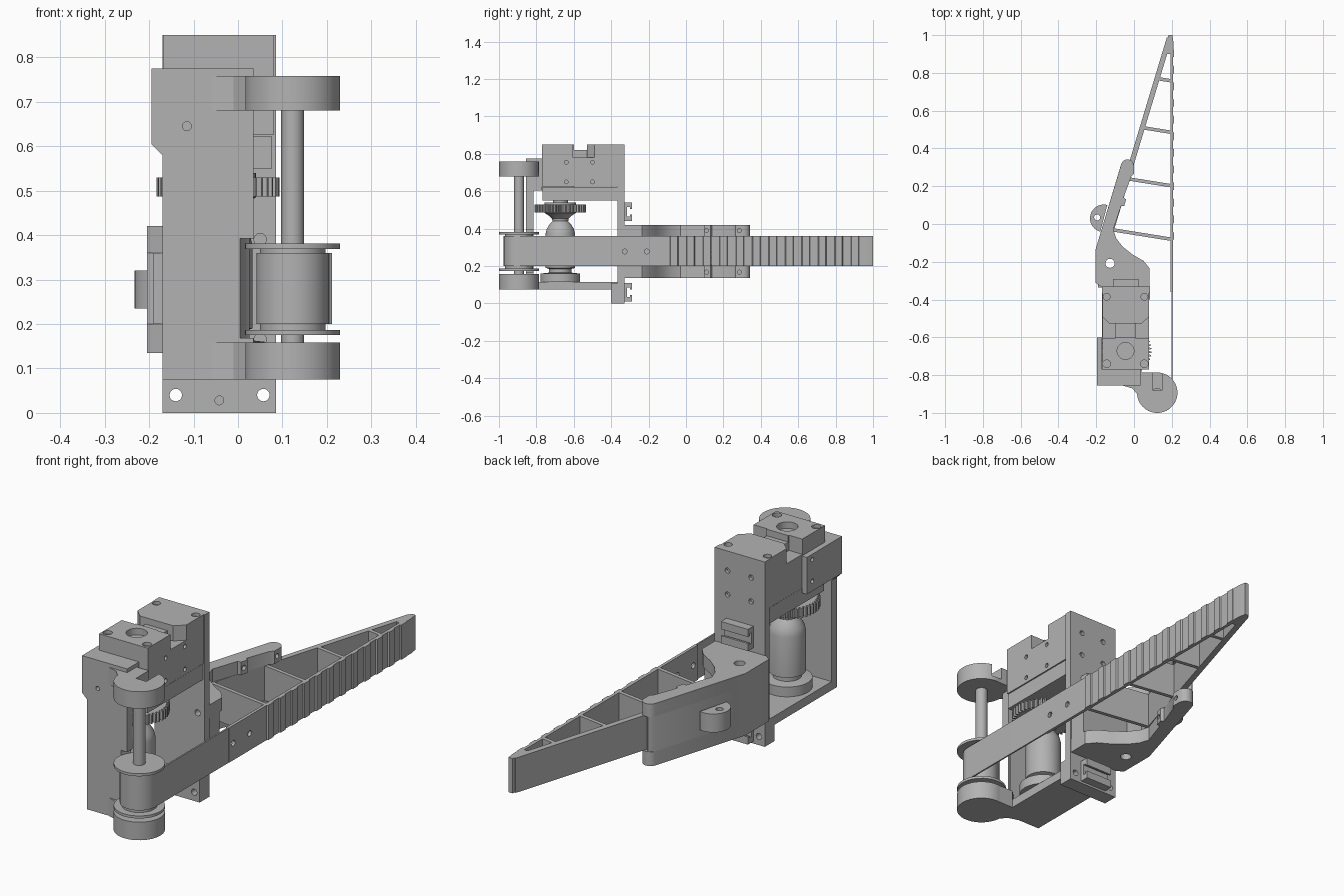
import bpy, bmesh
from math import sin, cos, pi, radians
from mathutils import Vector, Matrix

if "Cube" in bpy.data.objects:
    bpy.data.objects.remove(bpy.data.objects["Cube"])

grey = bpy.data.materials.new("plain_grey")
grey.use_nodes = True
grey.diffuse_color = (0.45, 0.45, 0.45, 1)
grey.node_tree.nodes["Principled BSDF"].inputs["Base Color"].default_value = (0.45, 0.45, 0.45, 1)


def finish(name, bm):
    bmesh.ops.recalc_face_normals(bm, faces=bm.faces)
    me = bpy.data.meshes.new(name)
    bm.to_mesh(me)
    bm.free()
    me.materials.append(grey)
    ob = bpy.data.objects.new(name, me)
    bpy.context.scene.collection.objects.link(ob)
    smooth(me)
    return ob


def smooth(me):
    for p in me.polygons:
        p.use_smooth = True
    me.set_sharp_from_angle(angle=radians(30))


def prism(name, pts, lo, hi, axis="z"):
    """Extrude an outline: (x, y) along z, (x, z) along y or (y, z) along x."""
    place = {"z": lambda a, b: (a, b, lo), "y": lambda a, b: (a, lo, b), "x": lambda a, b: (lo, a, b)}[axis]
    step = {"z": (0, 0, hi - lo), "y": (0, hi - lo, 0), "x": (hi - lo, 0, 0)}[axis]
    bm = bmesh.new()
    face = bm.faces.new([bm.verts.new(place(a, b)) for a, b in pts])
    ext = bmesh.ops.extrude_face_region(bm, geom=[face])
    bmesh.ops.translate(bm, vec=step, verts=[v for v in ext["geom"] if isinstance(v, bmesh.types.BMVert)])
    return finish(name, bm)


def box(name, x0, x1, y0, y1, z0, z1):
    return prism(name, [(x0, y0), (x1, y0), (x1, y1), (x0, y1)], z0, z1)


def arc(cx, cy, r, a0, a1, n):
    return [(cx + r * cos(radians(a0 + (a1 - a0) * i / n)),
             cy + r * sin(radians(a0 + (a1 - a0) * i / n))) for i in range(n + 1)]


def disc(name, a, b, r, lo, hi, axis="z", n=32):
    return prism(name, arc(a, b, r, 0, 360, n)[:-1], lo, hi, axis)


def strip(name, path, width, lo, hi):
    """Upright band of constant width along a path."""
    p = [Vector(q) for q in path]
    left, right = [], []
    for i, q in enumerate(p):
        d = (p[min(i + 1, len(p) - 1)] - p[max(i - 1, 0)]).normalized()
        n = Vector((-d.y, d.x)) * width / 2
        left.append(q + n)
        right.append(q - n)
    return prism(name, left + right[::-1], lo, hi)


def lathe(name, x, y, profile):
    bm = bmesh.new()
    vs = [bm.verts.new((r, 0, z)) for r, z in profile]
    es = [bm.edges.new(e) for e in zip(vs, vs[1:])]
    bmesh.ops.spin(bm, geom=vs + es, axis=(0, 0, 1), cent=(0, 0, 0), angle=2 * pi, steps=40)
    bmesh.ops.remove_doubles(bm, verts=bm.verts, dist=0.0001)
    bmesh.ops.transform(bm, matrix=Matrix.Translation((x, y, 0)), verts=bm.verts)
    return finish(name, bm)


def cut(ob, *cutters):
    """Subtract cutters, keep the result and drop the cutters."""
    for c in cutters:
        c.hide_render = True
        m = ob.modifiers.new("cut", "BOOLEAN")
        m.operation, m.solver, m.object = "DIFFERENCE", "EXACT", c
    bpy.context.view_layer.update()
    me = bpy.data.meshes.new_from_object(ob.evaluated_get(bpy.context.evaluated_depsgraph_get()))
    ob.modifiers.clear()
    ob.data = me
    smooth(me)
    for c in cutters:
        bpy.data.objects.remove(c)


def hole(a, b, r, lo, hi, axis="z"):
    return disc("cutter", a, b, r, lo, hi, axis, 20)


SX, SY = 0.123, -0.893      # spool axis
MX, MY = -0.045, -0.672     # motor axis

# Frame: back plate, foot, floor, front wall and servo bracket
plate = box("back_plate", -0.17, 0.085, -0.365, -0.33, 0, 0.85)
back_holes = [hole(x, z, 0.012, -0.345, -0.3, "y") for x in (-0.1, 0.02) for z in (0.65, 0.76)]
side_holes = [hole(0.05, z, 0.014, -0.4, -0.3, "y") for z in (0.165, 0.39)]
cut(plate, *back_holes, *side_holes, *[hole(x, 0.04, 0.014, -0.4, -0.3, "y") for x in (-0.14, 0.057)])
foot = box("foot_block", -0.17, 0.085, -0.40, -0.365, 0, 0.11)
cut(foot, *[hole(x, z, r, -0.45, -0.3, "y") for x, z, r in
            ((-0.14, 0.04, 0.014), (0.057, 0.04, 0.014), (-0.042, 0.028, 0.01))])
box("floor_plate", -0.17, 0.035, -0.82, -0.365, 0.075, 0.115)
spool_room = disc("cutter", SX, SY, 0.125, 0.168, 0.392)
wall = prism("front_wall", [(-0.17, 0.075), (0.035, 0.075), (0.035, 0.775), (-0.195, 0.775),
                            (-0.195, 0.605), (-0.17, 0.58)], -0.855, -0.815, "y")
cut(wall, spool_room, hole(-0.115, 0.645, 0.01, -0.9, -0.8, "y"))
box("bracket_block", -0.195, 0.035, -0.815, -0.77, 0.605, 0.775)
bracket = box("bracket_side", -0.195, -0.17, -0.77, -0.6, 0.605, 0.775)
cut(bracket, *[hole(-0.64, z, 0.01, -0.25, -0.1, "x") for z in (0.65, 0.75)])

# Spool bearings with webs to the wall
web = [(-0.06, -0.855), (-0.01, -0.87), (0.03, -0.915), (SX, SY), (0.11, -0.787), (0.035, -0.787), (0.0, -0.82)]
for label, lo, hi in (("lower", 0.075, 0.158), ("upper", 0.68, 0.758)):
    parts = [disc(label + "_bearing", SX, SY, 0.107, lo, hi, n=48), prism(label + "_bearing_web", web, lo, hi)]
    if label == "upper":
        for part in parts:
            cut(part, box("cutter", 0.097, 0.15, -0.88, -0.7, 0.70, 0.8))

# Spool, shaft and belt
disc("spool_shaft", SX, SY, 0.026, 0.15, 0.74)
lathe("spool", SX, SY, [(0, 0.175), (0.107, 0.175), (0.107, 0.187), (0.074, 0.187),
                        (0.074, 0.369), (0.107, 0.369), (0.107, 0.381), (0, 0.381)])
strip("belt", [(0.201, -0.34)] + arc(SX, SY, 0.078, 0, -220, 32), 0.007, 0.2, 0.36)

# Servo
servo = prism("servo_body", [(-0.77, 0.625), (-0.365, 0.625), (-0.365, 0.78), (-0.525, 0.78), (-0.525, 0.82),
                             (-0.6, 0.82), (-0.6, 0.85), (-0.77, 0.85)], -0.168, 0.08, "x")
cut(servo, hole(MX, MY, 0.045, 0.82, 0.9),
    *[hole(x, -0.74, 0.02, 0.835, 0.9) for x in (-0.145, 0.055)],
    *[hole(y, z, 0.01, 0.065, 0.1, "x") for y in (-0.64, -0.5) for z in (0.65, 0.755)],
    *[box("cutter", a, b, -0.605, -0.5, 0.78, 0.9) for a, b in ((-0.2, -0.1), (0.01, 0.1))])
rear = prism("servo_rear_cap", [(-0.168, -0.365), (-0.168, -0.49), (-0.13, -0.528), (0.04, -0.528),
                                (0.08, -0.49), (0.08, -0.365)], 0.78, 0.85)
cut(rear, *[hole(x, -0.385, 0.018, 0.835, 0.9) for x in (-0.145, 0.055)])
box("servo_lower_case", -0.165, 0.077, -0.768, -0.365, 0.55, 0.622)

# Gear and coupling
teeth = []
for i in range(44):
    a = 360 / 44 * i
    teeth += arc(MX, MY, 0.124, a, a + 3, 1) + arc(MX, MY, 0.138, a + 4.2, a + 6.6, 1)
prism("gear", teeth, 0.487, 0.53)
lathe("coupling", MX, MY, [(0, 0.115), (0.105, 0.115), (0.105, 0.16), (0.06, 0.165), (0.06, 0.185), (0.078, 0.19),
                           (0.078, 0.375), (0.072, 0.4), (0.056, 0.425), (0.042, 0.44), (0.045, 0.455),
                           (0.062, 0.47), (0.085, 0.485), (0.085, 0.54), (0.04, 0.54), (0.04, 0.56), (0, 0.56)])

# Finger: slanted spine, ribs, gripping face and ridges
Z0, Z1 = 0.2, 0.36
spine = Vector((0.187, 0.985)), Vector((-0.14, -0.10))
strip("finger_spine", spine, 0.027, Z0, Z1)
prism("finger_tip", [(0.172, 0.965), (0.183, 1.0), (0.203, 1.0), (0.209, 0.96), (0.209, 0.9), (0.16, 0.9)], Z0, Z1)
face = box("finger_face", 0.192, 0.206, -0.36, 0.95, Z0, Z1)
cut(face, *[hole(y, 0.278, 0.013, 0.1, 0.3, "x") for y in (-0.328, -0.21)])
for y in (0.77, 0.51, 0.24, -0.03):
    x = spine[0].x + (y - spine[0].y) * 0.301
    strip("finger_rib", [(x, y), (0.197, y - 0.16 * (0.197 - x))], 0.018, Z0, Z1)
for i in range(12):
    y = -0.09 + 0.088 * i
    prism("grip_ridge", [(0.2, y), (0.212, y + 0.008), (0.212, y + 0.045), (0.2, y + 0.053)], Z0, Z1)

# Finger holder: two cheeks joined by an outer wall, with a lug
curve = [(0.083, -0.335), (0.083, -0.235), (0.05, -0.195), (-0.01, -0.16), (-0.06, -0.12), (-0.095, -0.075), (-0.11, -0.03)]
edge = [(-0.068, 0.095), (-0.052, 0.095), (-0.042, 0.13), (-0.055, 0.14), (-0.015, 0.25), (0, 0.265), (0, 0.305)]
outer = arc(-0.035, 0.308, 0.034, 20, 160, 8) + [(-0.205, -0.14), (-0.205, -0.31), (-0.17, -0.335)]
for label, lo, hi in (("lower", 0.135, 0.2), ("upper", 0.36, 0.42)):
    cheek = prism(label + "_holder_cheek", curve + edge + outer, lo, hi)
    mid = (lo + hi) / 2
    cut(cheek, hole(-0.127, -0.208, 0.024, lo - 0.1, hi + 0.1),
        *[hole(y, mid, 0.011, -0.06, 0.1, "x") for y in (0.11, 0.285)])
prism("holder_wall", [(-0.17, -0.31), (-0.17, -0.135), (-0.03, 0.325), (-0.045, 0.341), (-0.067, 0.32),
                      (-0.205, -0.14), (-0.205, -0.31)], Z0, Z1)
box("holder_core", -0.19, 0.08, -0.335, -0.25, Z0, Z1)
lug = prism("holder_lug", arc(-0.16, 0.03, 0.073, 75, 255, 20), 0.235, 0.32)
cut(lug, hole(-0.195, 0.035, 0.016, 0.2, 0.4))

# Rail clips on the back plate
for z in (0.01, 0.44):
    rail = [(-0.33, z), (-0.29, z), (-0.29, z + 0.035), (-0.3, z + 0.035), (-0.3, z + 0.025), (-0.315, z + 0.025),
            (-0.315, z + 0.075), (-0.3, z + 0.075), (-0.3, z + 0.065), (-0.29, z + 0.065), (-0.29, z + 0.1), (-0.33, z + 0.1)]
    prism("rail_clip", rail, -0.112, 0.025, "x")
